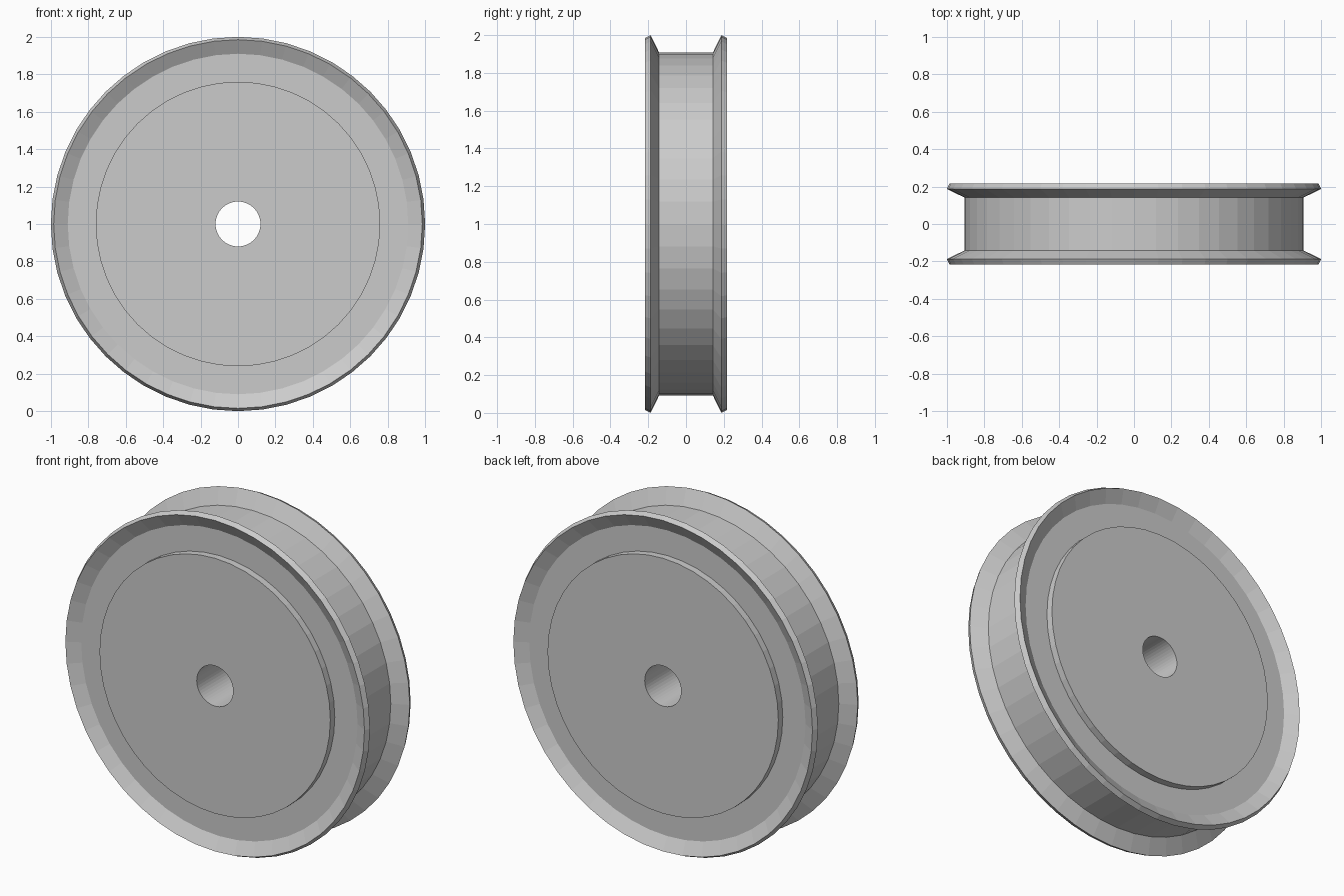
import bpy
import bmesh
from math import tau
from mathutils import Matrix, Vector

SEGMENTS = 48

cube = bpy.data.objects.get("Cube")
if cube:
    bpy.data.objects.remove(cube, do_unlink=True)

# Plain grey used on the whole wheel
grey = bpy.data.materials.new("plain_grey")
grey.use_nodes = True
colour = (0.6, 0.6, 0.6, 1)
grey.diffuse_color = colour
grey.node_tree.nodes["Principled BSDF"].inputs["Base Color"].default_value = colour

# Half cross-section as (radius, y): bore, raised disc, dished flange, groove
half = [
    (0.12, 0.217), (0.76, 0.217),
    (0.76, 0.175), (0.91, 0.175),
    (0.985, 0.217), (1.0, 0.187),
    (0.907, 0.142),
]
profile = half + [(r, -y) for r, y in reversed(half)]


def lathe(name, points, centre_z):
    """Turn a closed profile around the y axis."""
    bm = bmesh.new()
    rings = []
    for i in range(SEGMENTS):
        turn = Matrix.Rotation(tau * i / SEGMENTS, 3, "Y")
        rings.append([bm.verts.new(turn @ Vector((0, y, r))) for r, y in points])
    for i, ring in enumerate(rings):
        after = rings[(i + 1) % SEGMENTS]
        for j in range(len(points)):
            k = (j + 1) % len(points)
            bm.faces.new((ring[j], ring[k], after[k], after[j]))
    bmesh.ops.recalc_face_normals(bm, faces=bm.faces)
    mesh = bpy.data.meshes.new(name)
    bm.to_mesh(mesh)
    bm.free()
    mesh.materials.append(grey)
    obj = bpy.data.objects.new(name, mesh)
    obj.location.z = centre_z
    bpy.context.collection.objects.link(obj)
    return obj


# Grooved wheel with a through bore
lathe("pulley_wheel", profile, 1.0)
